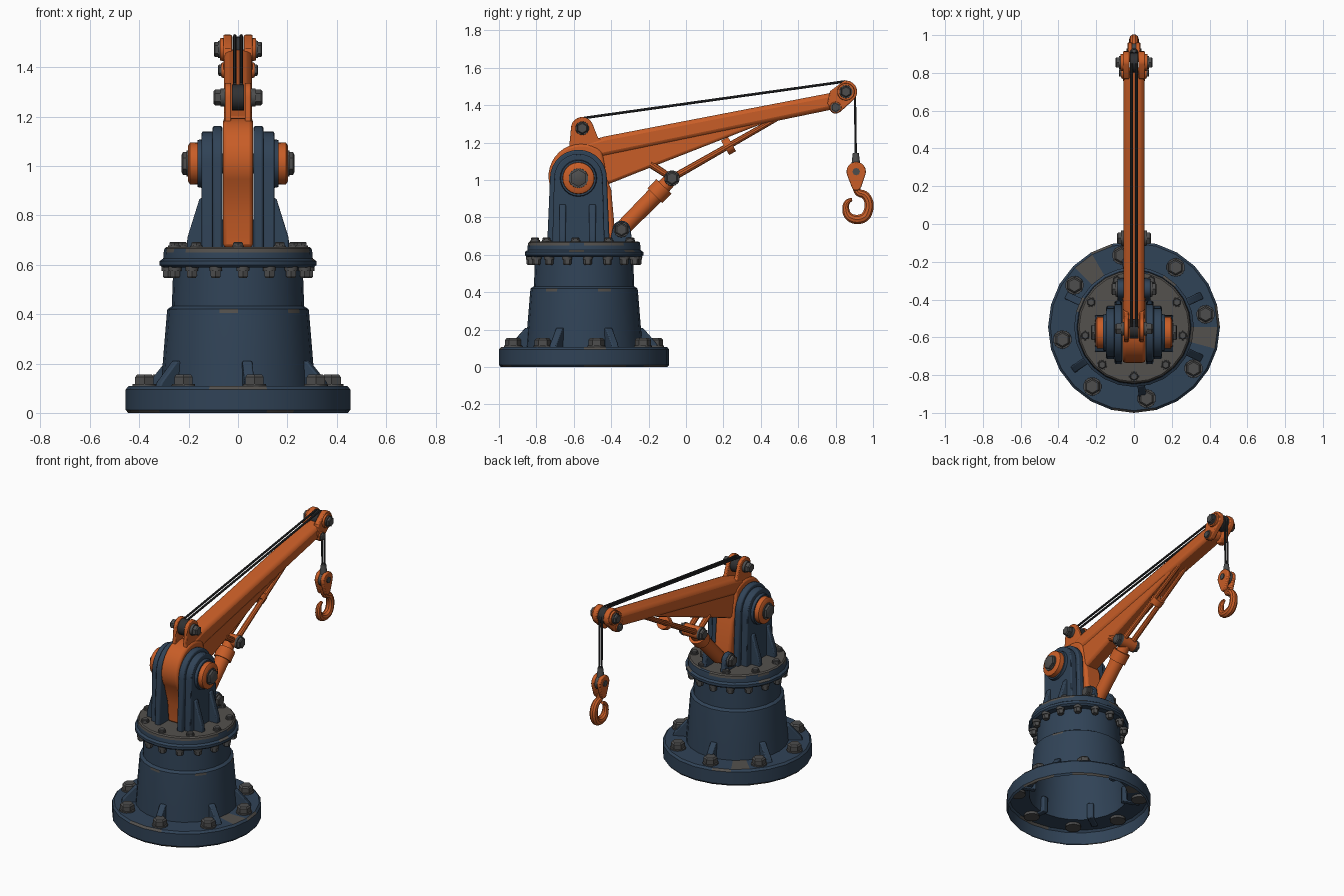
import bpy, bmesh, math, random
from mathutils import Vector, Matrix

if "Cube" in bpy.data.objects:
    bpy.data.objects.remove(bpy.data.objects["Cube"])

random.seed(4)
CY = -0.545  # base axis


def mat(name, c):
    m = bpy.data.materials.new(name)
    m.diffuse_color = (*c, 1)
    m.use_nodes = True
    m.node_tree.nodes["Principled BSDF"].inputs["Base Color"].default_value = m.diffuse_color
    return m


NAVY = mat("navy paint", (0.030, 0.056, 0.095))
ORANGE = mat("orange paint", (0.58, 0.11, 0.02))
GREY = mat("bolt grey", (0.075, 0.075, 0.075))
WORN = mat("worn metal", (0.088, 0.082, 0.075))
CABLE = mat("dark cable", (0.03, 0.031, 0.033))


def finish(name, bm, *mats):
    bmesh.ops.recalc_face_normals(bm, faces=bm.faces)
    me = bpy.data.meshes.new(name)
    bm.to_mesh(me)
    bm.free()
    for m in mats:
        me.materials.append(m)
    ob = bpy.data.objects.new(name, me)
    bpy.context.collection.objects.link(ob)
    return ob


def tubes(name, parts, m):
    """parts: (start, end, r_start, r_end, sides)"""
    bm = bmesh.new()
    for a, b, r0, r1, n in parts:
        a, b = Vector(a), Vector(b)
        d = b - a
        mx = Matrix.Translation((a + b) / 2) @ d.to_track_quat('Z', 'Y').to_matrix().to_4x4()
        bmesh.ops.create_cone(bm, cap_ends=True, segments=n, radius1=r0, radius2=r1,
                              depth=d.length, matrix=mx)
    return finish(name, bm, m)


def bolt(p, d, r, h):
    """washer, hex head and chamfer as tube parts"""
    p, d = Vector(p), Vector(d)
    return [(p, p + d * h * .4, r, r * .97, 14), (p, p + d * h * .85, r * .86, r * .86, 6),
            (p + d * h * .85, p + d * h, r * .86, r * .68, 6)]


def slab(name, prof, thick, m, origin=(0, 0), ang=90, bevel=0.0):
    """profile (r, z) extruded sideways; ang turns r around z (90 = along y)"""
    bm = bmesh.new()
    vs = [bm.verts.new((r, -thick / 2, z)) for r, z in prof]
    f = bm.faces.new(vs)
    ext = bmesh.ops.extrude_face_region(bm, geom=[f])["geom"]
    bmesh.ops.translate(bm, verts=[v for v in ext if isinstance(v, bmesh.types.BMVert)],
                        vec=(0, thick, 0))
    bmesh.ops.transform(bm, verts=bm.verts, matrix=Matrix.Translation((*origin, 0))
                        @ Matrix.Rotation(math.radians(ang), 4, 'Z'))
    ob = finish(name, bm, m)
    if bevel:
        b = ob.modifiers.new("bevel", 'BEVEL')
        b.width, b.segments, b.limit_method, b.angle_limit = bevel, 2, 'ANGLE', 0.7
    return ob


def arc(cy, cz, r, a0, a1, n=10):
    return [(cy + r * math.cos(math.radians(a0 + (a1 - a0) * i / n)),
             cz + r * math.sin(math.radians(a0 + (a1 - a0) * i / n))) for i in range(n + 1)]


def lathe(name, prof, wear, seg=24):
    """open shell around the base axis; wear[i] = chance that band i is worn"""
    bm = bmesh.new()
    rings = [[bm.verts.new((r * math.cos(2 * math.pi * k / seg),
                            CY + r * math.sin(2 * math.pi * k / seg), z)) for k in range(seg)]
             for r, z in prof]
    for i in range(len(prof) - 1):
        for k in range(seg):
            f = bm.faces.new((rings[i][k], rings[i][(k + 1) % seg],
                              rings[i + 1][(k + 1) % seg], rings[i + 1][k]))
            f.material_index = int(random.random() < wear.get(i, 0))
    if prof[-1][0] < 0.26:
        bm.faces.new(rings[-1]).material_index = 1
    return finish(name, bm, NAVY, WORN)


def polar(r, a, z):
    a = math.radians(a)
    return (r * math.cos(a), CY + r * math.sin(a), z)


# pedestal: hollow flanged base and the turntable disc
lathe("pedestal", [(.445, .0), (.455, .012), (.455, .095), (.443, .108), (.312, .108), (.305, .2),
                   (.288, .405), (.286, .42), (.268, .432), (.262, .6)],
      {0: .3, 2: .2, 3: .04, 6: .1})
lathe("turntable", [(.258, .59), (.305, .588), (.317, .598), (.317, .615), (.303, .625),
                    (.301, .65), (.298, .665), (.29, .672), (.22, .672)],
      {3: .25, 5: .6, 6: .9, 7: 1})

# bolts and ribs around the pedestal
parts = []
for k in range(8):
    parts += bolt(polar(.385, 10 + 45 * k, .09), (0, 0, 1), .05, .065)
tubes("base_bolts", parts, GREY)
parts = []
for k in range(16):
    parts += bolt(polar(.285, 4 + 22.5 * k, .592), (0, 0, -1), .027, .045)
for k in range(9):
    parts += bolt(polar(.262, -90 + 40 * k, .67), (0, 0, 1), .026, .022)
tubes("turntable_bolts", parts, GREY)
for a in (-83, -25, 25, 97, 155, 215):
    slab("base_rib", [(.28, .1), (.4, .1), (.39, .125), (.315, .21), (.28, .21)], .04, NAVY,
         (0, CY), a, .006)

# side cheeks with ribs, bosses and main pivot
PY, PZ = -0.575, 1.01
for s in (-1, 1):
    slab("cheek_inner", arc(PY, PZ, .152, 0, 180, 14) + [(-.742, .66), (-.408, .66)],
         .04, NAVY, (s * .083, 0), 90, .008)
    slab("cheek_outer", arc(PY, PZ, .13, 0, 180, 14) + [(-.715, .66), (-.435, .66)],
         .046, NAVY, (s * .124, 0), 90, .006)
    for y in (-.66, -.5):
        slab("cheek_rib", [(.13, .66), (.208, .66), (.205, .71), (.155, .87), (.13, .87)],
             .035, NAVY, (0, y), 0 if s > 0 else 180, .007)
    tubes("pivot_collar", [((s * .14, PY, PZ), (s * .165, PY, PZ), .1, .095, 24)], NAVY)
    tubes("pivot_ring", [((s * .15, PY, PZ), (s * .195, PY, PZ), .086, .084, 24),
                         ((s * .195, PY, PZ), (s * .203, PY, PZ), .084, .07, 24)], ORANGE)
    tubes("pivot_bolt", bolt((s * .195, PY, PZ), (s, 0, 0), .054, .033), GREY)

# boom hub between the cheeks
slab("boom_hub", arc(-.56, 1.02, .175, 50, 215, 16) + [(-.67, .8), (-.66, .67), (-.375, .67),
     (-.4, .95), (-.42, 1.0)], .122, ORANGE, bevel=.015)

# boom: tapered upper beam and lower wedge
slab("boom_beam", [(-.56, 1.1), (-.42, 1.13), (.82, 1.385), (.83, 1.475), (.77, 1.465),
                   (-.44, 1.232), (-.56, 1.195)], .112, ORANGE, bevel=.022)
slab("boom_wedge", [(-.5, 1.14), (-.5, .955), (-.43, .972), (-.17, 1.075), (.52, 1.345),
                    (.45, 1.35)], .096, ORANGE, bevel=.02)

# cable sheave brackets at the boom's rear and tip
for s in (-1, 1):
    slab("rear_bracket", arc(-.555, 1.277, .06, 25, 180, 10) +
         [(-.63, 1.12), (-.43, 1.14), (-.43, 1.205), (-.47, 1.225)], .025, ORANGE,
         (s * .04, 0), 90, .005)
    slab("tip_bracket", arc(.855, 1.472, .06, -50, 100, 10) +
         [(.77, 1.475), (.755, 1.41), (.785, 1.36), (.82, 1.36)], .035, ORANGE,
         (s * .042, 0), 90, .006)
    tubes("tip_boss", [((s * .05, .855, 1.472), (s * .072, .855, 1.472), .048, .045, 18),
                       ((s * .05, .8, 1.388), (s * .066, .8, 1.388), .033, .03, 16)], ORANGE)
    tubes("bracket_bolts", bolt((s * .05, -.555, 1.277), (s, 0, 0), .037, .05)
          + bolt((s * .068, .855, 1.472), (s, 0, 0), .036, .03)
          + bolt((s * .06, .8, 1.388), (s, 0, 0), .027, .02), GREY)
tubes("sheaves", [((-.025, -.555, 1.277), (.025, -.555, 1.277), .052, .052, 20),
                  ((-.022, .855, 1.472), (.022, .855, 1.472), .052, .052, 20)], CABLE)

# cables along the boom and down to the hook
tubes("cables", [c for x in (-.013, .013) for c in (
    ((x, -.545, 1.332), (x, .85, 1.527), .007, .007, 8),
    ((x * .7, .903, 1.48), (x * .7, .908, 1.12), .006, .006, 8))], CABLE)

# lifting strut: foot bracket, thick sleeve, joint and twin rods
FOOT, JOINT, TOP = (-.345, .735), (-.075, 1.01), (.53, 1.355)


def along(t, a=FOOT, b=JOINT, x=0):
    return (x, a[0] + (b[0] - a[0]) * t, a[1] + (b[1] - a[1]) * t)


tubes("strut_sleeve", [(along(0), along(.74), .043, .046, 18),
                       (along(.66), along(.84), .056, .056, 18),
                       (along(.8), along(1.0), .04, .035, 16),
                       ((-.058, *JOINT), (.058, *JOINT), .04, .04, 18)], ORANGE)
for s in (-1, 1):
    slab("foot_bracket", arc(*FOOT, .048, 0, 180, 8) + [(-.41, .66), (-.285, .66)],
         .035, NAVY, (s * .07, 0), 90, .005)
    tubes("strut_bolts", bolt((s * .085, *FOOT), (s, 0, 0), .042, .034)
          + bolt((s * .055, *JOINT), (s, 0, 0), .042, .034), GREY)
    tubes("strut_rod", [(along(0, JOINT, TOP, s * .034), along(1, JOINT, TOP, s * .025),
                         .019, .014, 10),
                        (along(0, JOINT, TOP, s * .034), (s * .034, -.19, 1.085),
                         .017, .02, 10)], ORANGE)
tubes("rod_spacer", [(along(.47, JOINT, TOP), along(.53, JOINT, TOP), .044, .044, 12)], ORANGE)

# hook block
for s in (-1, 1):
    slab("hook_block_plate", arc(.91, 1.045, .052, -15, 195, 12) + [(.885, .965), (.895, .945),
         (.925, .945), (.938, .965)], .024, ORANGE, (s * .022, 0), 90, .006)
tubes("hook_block_metal", [((0, .908, 1.08), (0, .908, 1.145), .024, .016, 12),
                           ((-.04, .91, 1.045), (.04, .91, 1.045), .02, .02, 8),
                           ((-.012, .91, 1.045), (.012, .91, 1.045), .046, .046, 16)], GREY)

# hook: tapered bent rod
cu = bpy.data.curves.new("hook_path", 'CURVE')
cu.dimensions, cu.bevel_depth, cu.bevel_resolution, cu.use_fill_caps = '3D', .023, 3, True
sp = cu.splines.new('NURBS')
pts = [(.91, .97, .9), (.912, .93, .9), (.96, .925, 1), (.985, .87, 1.1), (.965, .8, 1.15),
       (.91, .785, 1.15), (.862, .805, 1), (.85, .86, .8), (.868, .892, .6), (.888, .896, .4)]
sp.points.add(len(pts) - 1)
for p, (y, z, r) in zip(sp.points, pts):
    p.co, p.radius = (0, y, z, 1), r
sp.use_endpoint_u, sp.order_u, sp.resolution_u = True, 3, 4
tmp = bpy.data.objects.new("hook_path", cu)
bpy.context.collection.objects.link(tmp)
bpy.context.view_layer.update()
me = bpy.data.meshes.new_from_object(tmp.evaluated_get(bpy.context.evaluated_depsgraph_get()))
bpy.data.objects.remove(tmp)
me.materials.clear()
me.materials.append(ORANGE)
bpy.context.collection.objects.link(bpy.data.objects.new("hook", me))

# smooth shading with sharp edges kept
for o in bpy.context.scene.objects:
    o.select_set(True)
    bpy.context.view_layer.objects.active = o
bpy.ops.object.shade_smooth_by_angle(angle=math.radians(35))
